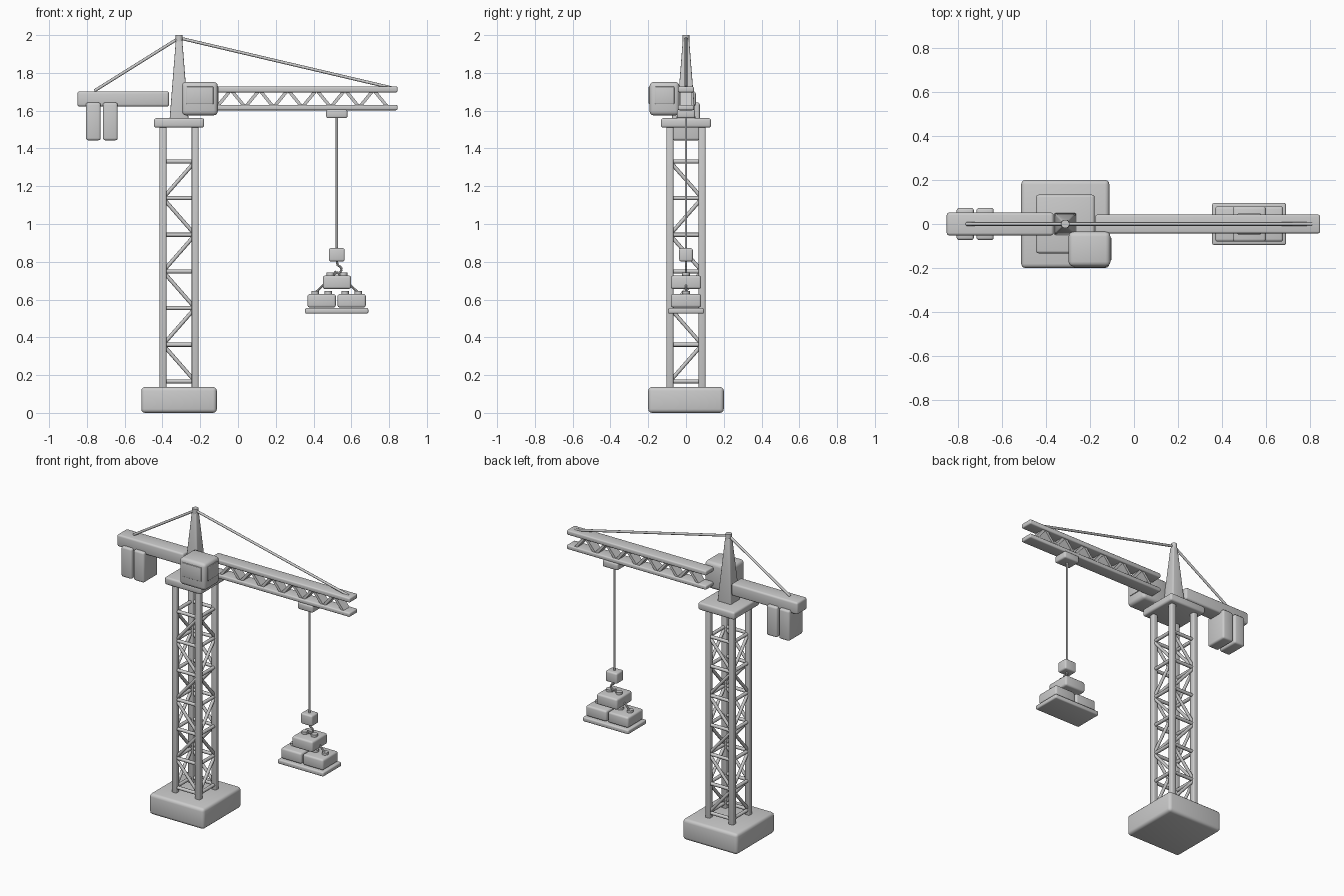
import bpy, bmesh, math
from mathutils import Vector, Matrix

cube = bpy.data.objects.get("Cube")
if cube:
    bpy.data.objects.remove(cube, do_unlink=True)

grey = bpy.data.materials.new("light_grey")
grey.use_nodes = True
grey.diffuse_color = (0.6, 0.6, 0.6, 1)
grey.node_tree.nodes["Principled BSDF"].inputs["Base Color"].default_value = (0.6, 0.6, 0.6, 1)


def finish(name, bm):
    """Turn a bmesh into a smooth shaded object with sharp edges kept."""
    mesh = bpy.data.meshes.new(name)
    bmesh.ops.recalc_face_normals(bm, faces=bm.faces)
    bm.to_mesh(mesh)
    bm.free()
    mesh.materials.append(grey)
    obj = bpy.data.objects.new(name, mesh)
    bpy.context.collection.objects.link(obj)
    bpy.ops.object.select_all(action='DESELECT')
    obj.select_set(True)
    bpy.context.view_layer.objects.active = obj
    bpy.ops.object.shade_smooth_by_angle(angle=math.radians(40))
    return obj


def round_edges(bm, size):
    bmesh.ops.bevel(bm, geom=bm.edges[:], offset=size, segments=3,
                    profile=0.5, affect='EDGES', clamp_overlap=True)


def box(name, x, y, z, bevel=0.012):
    """Rounded box from (low, high) ranges on each axis."""
    bm = bmesh.new()
    centre = Vector([(r[0] + r[1]) / 2 for r in (x, y, z)])
    size = Vector([r[1] - r[0] for r in (x, y, z)])
    bmesh.ops.create_cube(bm, size=1, matrix=Matrix.Translation(centre) @ Matrix.Diagonal(size).to_4x4())
    round_edges(bm, bevel)
    return finish(name, bm)


def placed(a, b):
    """Matrix that puts the z axis along the line from a to b."""
    a, b = Vector(a), Vector(b)
    return Matrix.Translation((a + b) / 2) @ (b - a).to_track_quat('Z', 'Y').to_matrix().to_4x4()


def add_rod(bm, a, b, radius, sides=10):
    bmesh.ops.create_cone(bm, cap_ends=True, segments=sides, radius1=radius, radius2=radius,
                          depth=(Vector(b) - Vector(a)).length, matrix=placed(a, b))


def rod(name, a, b, radius, sides=12):
    bm = bmesh.new()
    add_rod(bm, a, b, radius, sides)
    return finish(name, bm)


# Base, tower legs and slewing plate
tower_x, leg = -0.312, 0.085
box("base", (tower_x - 0.2, tower_x + 0.2), (-0.2, 0.2), (0, 0.137), 0.02)
for sx in (-1, 1):
    for sy in (-1, 1):
        cx, cy = tower_x + sx * leg, sy * leg
        box("tower_leg", (cx - 0.018, cx + 0.018), (cy - 0.018, cy + 0.018), (0.125, 1.53), 0.008)
box("slewing_plate", (tower_x - 0.133, tower_x + 0.133), (-0.133, 0.133), (1.51, 1.56), 0.012)

# Tower lattice: rungs and zigzag braces on all four sides
bm = bmesh.new()
first, pitch, bays = 0.167, 0.194, 6
for side in (-1, 1):
    for level in range(bays + 1):
        z = first + level * pitch
        add_rod(bm, (tower_x - leg, side * leg, z), (tower_x + leg, side * leg, z), 0.011)
        add_rod(bm, (tower_x + side * leg, -leg, z), (tower_x + side * leg, leg, z), 0.011)
        if level < bays:
            lean = leg * (1 if level % 2 == 0 else -1)
            top = z + pitch
            add_rod(bm, (tower_x + lean, side * leg, z), (tower_x - lean, side * leg, top), 0.01)
            add_rod(bm, (tower_x + side * leg, -lean, z), (tower_x + side * leg, lean, top), 0.01)
finish("tower_lattice", bm)

# Tapered peak with a small cap
bm = bmesh.new()
bmesh.ops.create_cone(bm, cap_ends=True, segments=4, radius1=0.05 * math.sqrt(2),
                      radius2=0.017 * math.sqrt(2), depth=0.42,
                      matrix=Matrix.Translation((tower_x, 0, 1.765)) @ Matrix.Rotation(math.pi / 4, 4, 'Z'))
round_edges(bm, 0.007)
finish("peak", bm)
rod("peak_cap", (tower_x, 0, 1.965), (tower_x, 0, 2.0), 0.019, 16)

# Counter jib and hanging weights
box("counter_jib", (-0.85, -0.365), (-0.052, 0.052), (1.622, 1.702))
for x in (-0.805, -0.715):
    box("counterweight", (x, x + 0.078), (-0.073, 0.073), (1.443, 1.643))

# Operator cab with window panes on the front and left side
box("cab", (-0.297, -0.107), (-0.193, -0.035), (1.575, 1.752), 0.022)
box("cab_front_window", (-0.273, -0.13), (-0.198, -0.189), (1.635, 1.727), 0.004)
box("cab_side_window", (-0.111, -0.102), (-0.165, -0.062), (1.635, 1.727), 0.004)

# Main jib: two flat chords joined by zigzag webs
box("jib_top_chord", (-0.175, 0.845), (-0.042, 0.042), (1.697, 1.728), 0.008)
box("jib_bottom_chord", (-0.175, 0.845), (-0.042, 0.042), (1.602, 1.63), 0.008)
bm = bmesh.new()
step, low, high = 0.0755, 1.618, 1.71
for i in range(12):
    x = -0.113 + i * step
    a, b = ((x, 0, low), (x + step, 0, high)) if i % 2 == 0 else ((x, 0, high), (x + step, 0, low))
    length = (Vector(b) - Vector(a)).length
    tilt = math.atan2(b[0] - a[0], b[2] - a[2])
    middle = (Vector(a) + Vector(b)) / 2
    bmesh.ops.create_cube(bm, size=1, matrix=Matrix.Translation(middle) @ Matrix.Rotation(tilt, 4, 'Y')
                          @ Matrix.Diagonal((0.017, 0.062, length, 1)))
finish("jib_webs", bm)

# Tie rods
rod("front_tie", (tower_x, 0, 1.985), (0.81, 0, 1.722), 0.008)
rod("rear_tie", (tower_x, 0, 1.985), (-0.76, 0, 1.705), 0.008)

# Trolley, cable and hook
hook_x = 0.523
box("trolley", (hook_x - 0.056, hook_x + 0.056), (-0.048, 0.048), (1.56, 1.606), 0.01)
rod("cable", (hook_x, 0, 0.86), (hook_x, 0, 1.57), 0.006)
box("hook_block", (hook_x - 0.042, hook_x + 0.042), (-0.036, 0.036), (0.802, 0.872), 0.01)
bm = bmesh.new()
points = [(hook_x, 0, 0.81), (hook_x + 0.003, 0, 0.785)]
points += [(hook_x + 0.005 + 0.02 * math.sin(t), 0, 0.76 + 0.02 * math.cos(t))
           for t in [math.pi * i / 6 for i in range(9)]]
for a, b in zip(points, points[1:]):
    add_rod(bm, a, b, 0.006, 8)
finish("hook", bm)

# Pallet with three studded blocks and slings
box("pallet", (0.355, 0.69), (-0.095, 0.095), (0.526, 0.555), 0.008)
for x, z in ((0.368, 0.558), (0.527, 0.558), (0.449, 0.656)):
    box("load_block", (x, x + 0.15), (-0.08, 0.08), (z, z + 0.071), 0.012)
    for offset in (0.04, 0.11):
        rod("block_stud", (x + offset, 0, z + 0.065), (x + offset, 0, z + 0.086), 0.02, 16)
for side in (-1, 1):
    rod("sling", (hook_x, 0, 0.745), (hook_x + side * 0.115, 0, 0.635), 0.006, 8)
